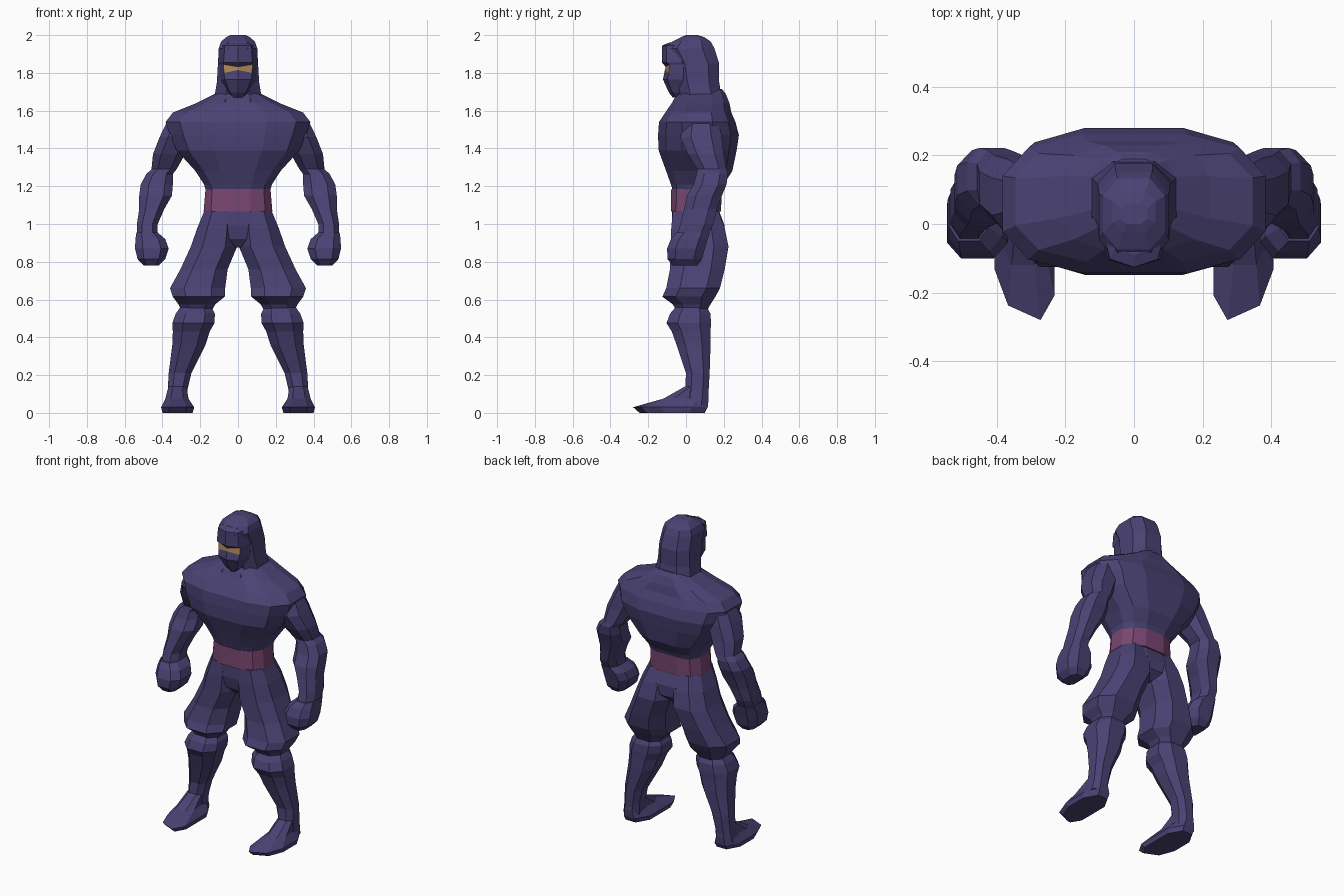
import bpy, bmesh, math


def material(name, rgb):
    m = bpy.data.materials.new(name)
    m.diffuse_color = (*rgb, 1.0)
    return m


CLOTH = material("indigo cloth", (0.069, 0.055, 0.175))
BELT = material("plum belt", (0.19, 0.062, 0.165))
SKIN = material("tan skin", (0.42, 0.24, 0.09))


def loft(name, rings, n=8, p=0.8, offset=0.5, mats=(CLOTH,), mirror=False, edit=None):
    """Skin stacked rings given as (z, x0, x1, y0, y1); p < 1 makes them boxier."""
    bm = bmesh.new()
    angles = [2 * math.pi * (i + offset) / n for i in range(n)]
    top = max(abs(math.cos(a)) for a in angles)

    def shape(v):
        return math.copysign((abs(v) / top) ** p, v) if abs(v) > 1e-6 else 0.0

    loops = []
    for z, x0, x1, y0, y1 in rings:
        loops.append([bm.verts.new(((x0 + x1) / 2 + shape(math.cos(a)) * (x1 - x0) / 2,
                                    (y0 + y1) / 2 + shape(math.sin(a)) * (y1 - y0) / 2, z))
                      for a in angles])
    for a, b in zip(loops, loops[1:]):
        for i in range(n):
            j = (i + 1) % n
            bm.faces.new((a[i], a[j], b[j], b[i]))
    bm.faces.new(loops[0])
    bm.faces.new(loops[-1])
    bmesh.ops.recalc_face_normals(bm, faces=bm.faces[:])
    if edit:
        edit(bm)
    me = bpy.data.meshes.new(name)
    bm.to_mesh(me)
    bm.free()
    for m in mats:
        me.materials.append(m)
    ob = bpy.data.objects.new(name, me)
    bpy.context.collection.objects.link(ob)
    if mirror:
        ob.modifiers.new("mirror", 'MIRROR').use_mirror_merge = False
    return ob


def centred(rows):
    return [(z, -hx, hx, y0, y1) for z, hx, y0, y1 in rows]


# Broad torso tapering to the waist
loft("torso", centred([
    (1.16, 0.165, -0.065, 0.18), (1.21, 0.18, -0.08, 0.20), (1.28, 0.225, -0.105, 0.245),
    (1.39, 0.325, -0.145, 0.268), (1.47, 0.36, -0.148, 0.28), (1.54, 0.383, -0.143, 0.262),
    (1.59, 0.345, -0.11, 0.24), (1.64, 0.22, -0.075, 0.23), (1.69, 0.12, -0.03, 0.21),
    (1.715, 0.08, 0.02, 0.19)]), n=12, p=0.7)

# Waist sash
loft("belt", centred([(1.065, 0.182, -0.08, 0.185), (1.185, 0.172, -0.078, 0.19)]),
     n=12, p=0.75, mats=(BELT,))

# Seat joining the trouser legs
loft("pelvis", centred([
    (0.875, 0.03, -0.02, 0.15), (0.92, 0.12, -0.06, 0.20),
    (0.99, 0.19, -0.075, 0.205), (1.07, 0.175, -0.073, 0.175)]), n=12)

# Baggy trousers gathered at the knee
loft("trouser_leg", [
    (0.54, 0.14, 0.30, -0.05, 0.11), (0.575, 0.12, 0.315, -0.07, 0.13),
    (0.615, 0.07, 0.345, -0.125, 0.155), (0.66, 0.068, 0.36, -0.105, 0.18),
    (0.76, 0.055, 0.305, -0.085, 0.205), (0.88, 0.005, 0.25, -0.08, 0.225),
    (0.98, 0.005, 0.215, -0.078, 0.205), (1.07, 0.01, 0.178, -0.07, 0.17)], mirror=True)

# Shin guard and ankle
loft("boot", [
    (0.04, 0.27, 0.385, -0.02, 0.115), (0.12, 0.268, 0.372, -0.005, 0.12),
    (0.21, 0.247, 0.367, 0.0, 0.125), (0.36, 0.172, 0.348, -0.05, 0.13),
    (0.43, 0.15, 0.345, -0.075, 0.13), (0.475, 0.125, 0.348, -0.103, 0.132),
    (0.525, 0.122, 0.33, -0.085, 0.13), (0.56, 0.14, 0.305, -0.055, 0.11)], mirror=True)


def slant_toe(bm):
    # inner toe reaches further forward, heel is narrower
    for v in bm.verts:
        if v.co.y < -0.15:
            v.co.y += (v.co.x - 0.29) * 0.45
        elif v.co.y > 0.05:
            v.co.x = 0.325 + (v.co.x - 0.325) * 0.8


# Long flat foot
loft("foot", [
    (0.0, 0.24, 0.40, -0.24, 0.10), (0.03, 0.232, 0.407, -0.272, 0.115),
    (0.075, 0.262, 0.385, -0.12, 0.12), (0.14, 0.272, 0.368, -0.005, 0.115)],
    p=0.7, mirror=True, edit=slant_toe)

# Upper arm, bent elbow and forearm
loft("arm", [
    (0.93, 0.425, 0.535, -0.05, 0.11), (1.0, 0.425, 0.535, -0.03, 0.145),
    (1.08, 0.39, 0.523, -0.01, 0.165), (1.15, 0.35, 0.523, 0.005, 0.19),
    (1.21, 0.345, 0.515, 0.04, 0.215), (1.265, 0.345, 0.485, 0.055, 0.222),
    (1.29, 0.325, 0.458, 0.06, 0.215), (1.37, 0.28, 0.45, 0.01, 0.20),
    (1.46, 0.24, 0.415, -0.03, 0.19), (1.55, 0.22, 0.372, -0.01, 0.17)], mirror=True)

# Clenched fist
loft("fist", [
    (0.78, 0.42, 0.50, -0.07, 0.06), (0.815, 0.385, 0.532, -0.098, 0.085),
    (0.87, 0.367, 0.545, -0.10, 0.10), (0.92, 0.385, 0.543, -0.08, 0.115),
    (0.955, 0.425, 0.538, -0.05, 0.125)], p=0.7, mirror=True)

# Hood covering crown, sides and nape
loft("hood", centred([
    (1.64, 0.14, -0.04, 0.19), (1.69, 0.122, -0.03, 0.185), (1.75, 0.112, -0.045, 0.176),
    (1.85, 0.106, -0.065, 0.176), (1.93, 0.102, -0.11, 0.15), (1.965, 0.09, -0.075, 0.132),
    (1.99, 0.062, -0.025, 0.095), (2.0, 0.04, 0.0, 0.06)]), p=0.75)


def paint_eyes(bm):
    # pinch the eye slit at the nose, then colour its front faces
    for v in bm.verts:
        if abs(v.co.x) < 1e-4 and v.co.y < -0.05:
            if abs(v.co.z - 1.80) < 1e-4:
                v.co.z = 1.815
            elif abs(v.co.z - 1.845) < 1e-4:
                v.co.z = 1.832
    for f in bm.faces:
        c = f.calc_center_median()
        if 1.805 < c.z < 1.84 and f.normal.y < -0.3:
            f.material_index = 1


# Masked face with the open eye slit
loft("face", centred([
    (1.67, 0.03, -0.07, 0.06), (1.695, 0.055, -0.09, 0.07), (1.765, 0.09, -0.122, 0.08),
    (1.80, 0.097, -0.112, 0.08), (1.845, 0.099, -0.108, 0.08), (1.855, 0.10, -0.127, 0.08),
    (1.945, 0.09, -0.126, 0.08), (1.96, 0.07, -0.09, 0.08)]),
    p=0.75, offset=0.0, mats=(CLOTH, SKIN), edit=paint_eyes)

# Loose cloth wrapped round the neck
loft("neck_wrap", centred([
    (1.62, 0.15, -0.085, 0.18), (1.665, 0.125, -0.062, 0.19), (1.70, 0.10, -0.02, 0.18)]),
    p=0.8)
